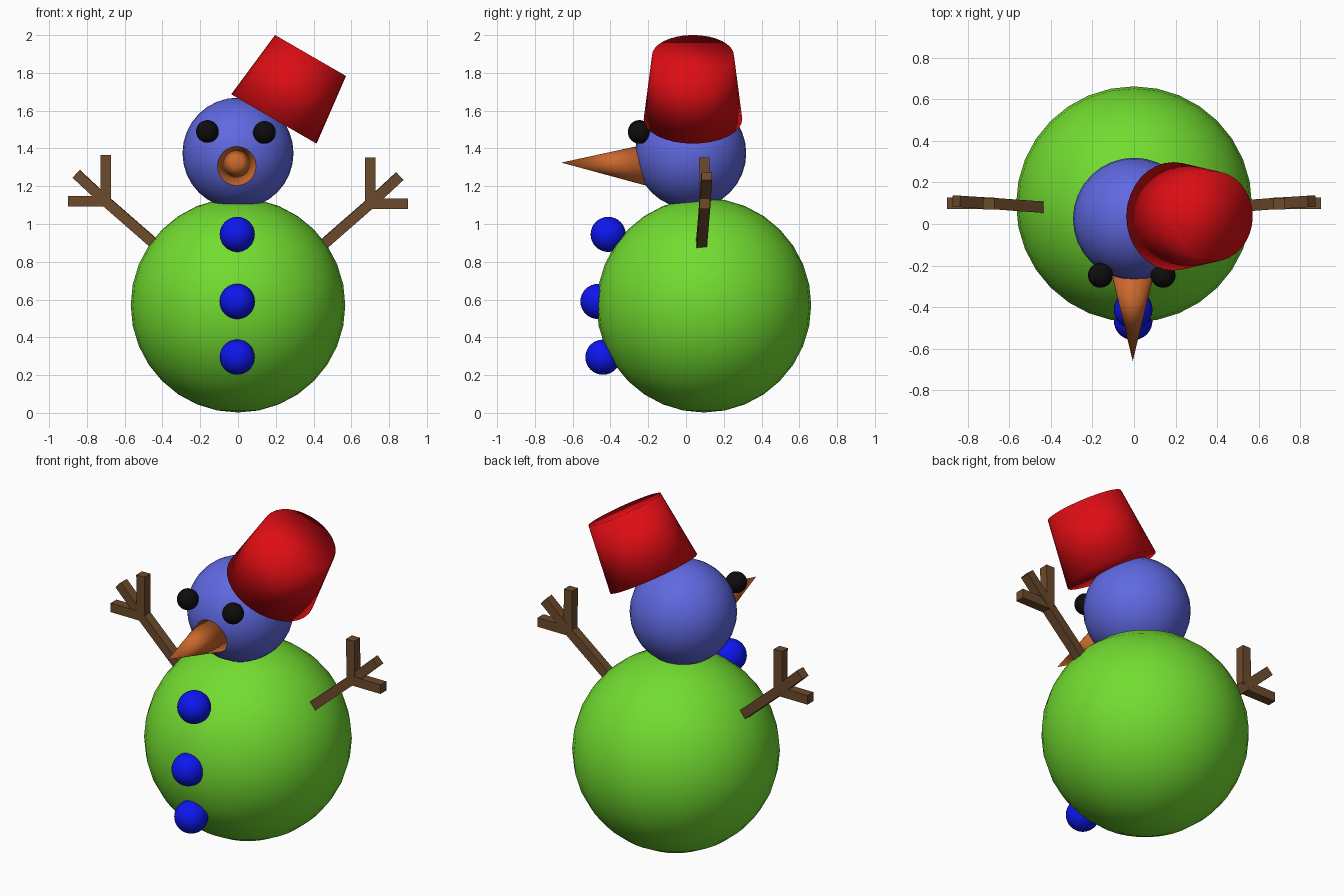
import bpy
from mathutils import Vector

if "Cube" in bpy.data.objects:
    bpy.data.objects.remove(bpy.data.objects["Cube"])


def material(name, rgb):
    m = bpy.data.materials.new(name)
    m.diffuse_color = (*rgb, 1)
    m.use_nodes = True
    m.node_tree.nodes["Principled BSDF"].inputs["Base Color"].default_value = m.diffuse_color
    return m


GREEN = material("green", (0.17, 0.72, 0.03))
VIOLET = material("violet", (0.115, 0.14, 0.75))
BLUE = material("blue", (0.004, 0.008, 0.87))
BLACK = material("black", (0.004, 0.004, 0.004))
ORANGE = material("orange", (0.60, 0.14, 0.026))
RED = material("red", (0.72, 0.004, 0.007))
WOOD = material("wood", (0.15, 0.07, 0.025))


def finish(name, mat, smooth=True):
    ob = bpy.context.object
    ob.name = name
    ob.data.materials.append(mat)
    if smooth:
        bpy.ops.object.shade_smooth()
    return ob


def ball(name, loc, r, mat):
    bpy.ops.mesh.primitive_uv_sphere_add(segments=32, ring_count=16, radius=r, location=loc)
    return finish(name, mat)


def cone(name, start, end, r1, r2, mat):
    a, b = Vector(start), Vector(end)
    bpy.ops.mesh.primitive_cone_add(vertices=32, radius1=r1, radius2=r2,
                                    depth=(b - a).length, location=(a + b) / 2)
    bpy.context.object.rotation_euler = (b - a).to_track_quat('Z', 'Y').to_euler()
    return finish(name, mat)


def stick(name, start, end, mat, thick=0.055):
    # square bar between two points, one pair of faces kept towards y
    a, b = Vector(start), Vector(end)
    bpy.ops.mesh.primitive_cube_add(size=1, location=(a + b) / 2)
    ob = bpy.context.object
    ob.scale = (thick, thick, (b - a).length)
    ob.rotation_euler = (b - a).to_track_quat('Z', 'Y').to_euler()
    return finish(name, mat, smooth=False)


# Body and head
ball("body", (0, 0.095, 0.57), 0.568, GREEN)
ball("head", (0, 0.025, 1.375), 0.294, VIOLET)

# Eyes and buttons
ball("left_eye", (-0.162, -0.247, 1.49), 0.06, BLACK)
ball("right_eye", (0.14, -0.247, 1.485), 0.06, BLACK)
for i, (y, z) in enumerate([(-0.412, 0.945), (-0.466, 0.59), (-0.44, 0.295)]):
    ball(f"button_{i + 1}", (-0.004, y, z), 0.093, BLUE)

# Nose
cone("nose", (-0.006, -0.2, 1.313), (-0.006, -0.66, 1.325), 0.112, 0, ORANGE)

# Tilted bucket hat
cone("hat", (0.19, 0.037, 1.556), (0.384, 0.037, 1.892), 0.261, 0.217, RED)

# Stick arms, each with three fingers
for side, s, dz in (("left", -1, 0.0), ("right", 1, -0.012)):
    joint = (s * 0.70, 0.10, 1.12 + dz)
    stick(f"{side}_arm", (s * 0.425, 0.08, 0.88 + dz), joint, WOOD)
    stick(f"{side}_finger_up", joint, (s * 0.70, 0.097, 1.365 + dz), WOOD)
    stick(f"{side}_finger_middle", joint, (s * 0.856, 0.11, 1.265 + dz), WOOD)
    stick(f"{side}_finger_out", joint, (s * 0.90, 0.10, 1.12 + dz), WOOD)
